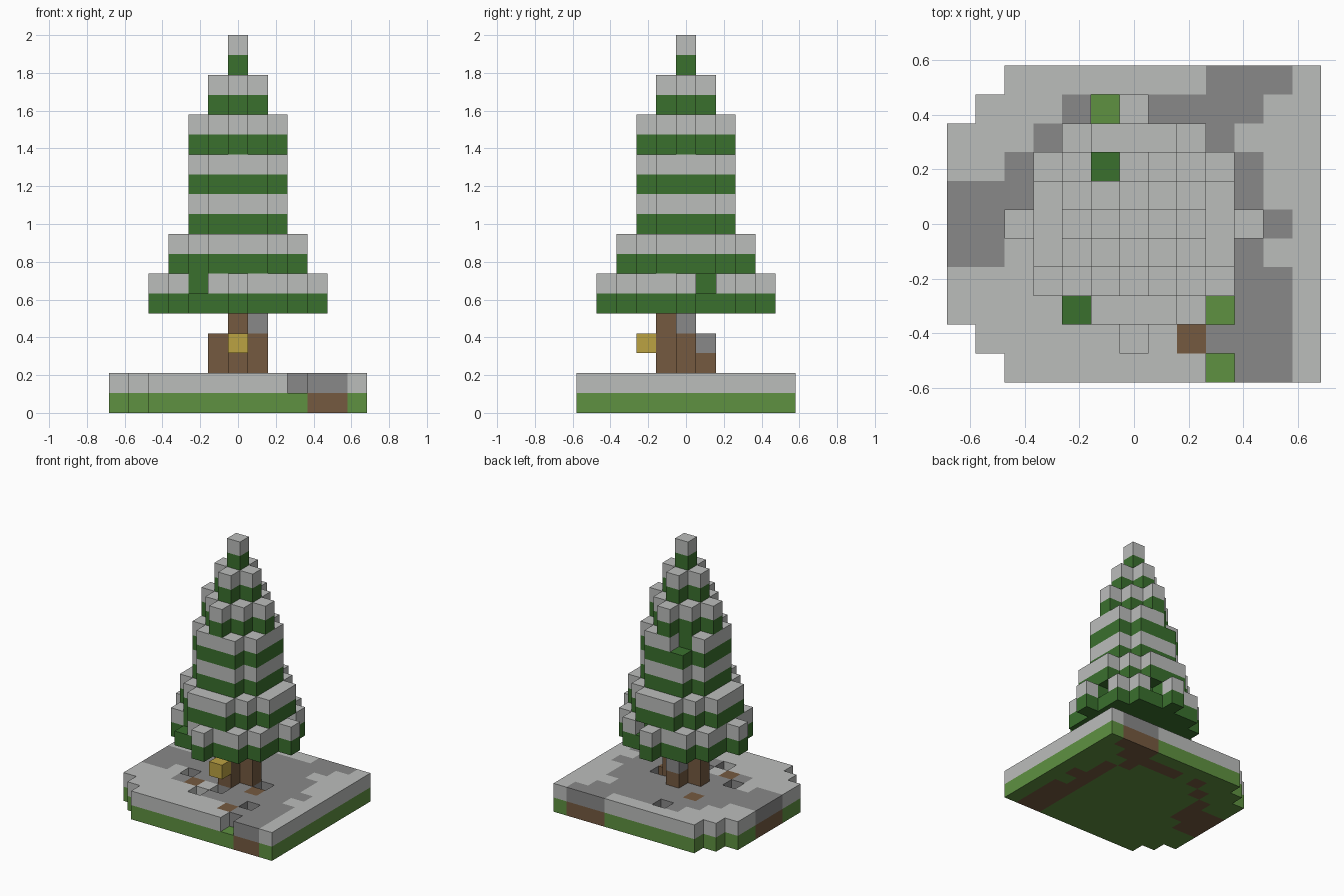
import bpy, bmesh
from mathutils import Vector

old = bpy.data.objects.get("Cube")
if old:
    bpy.data.objects.remove(old)

LAYERS = 19
CELL = 2 / LAYERS


def material(name, rgb):
    mat = bpy.data.materials.new(name)
    mat.use_nodes = True
    mat.diffuse_color = (*rgb, 1)
    bsdf = next(n for n in mat.node_tree.nodes if n.type == 'BSDF_PRINCIPLED')
    bsdf.inputs["Base Color"].default_value = (*rgb, 1)
    bsdf.inputs["Roughness"].default_value = 0.9
    return mat


SNOW = material("snow white", (.50, .51, .50))
STONE = material("stone grey", (.25, .25, .25))
GRASS = material("grass green", (.114, .283, .053))
LEAF = material("pine green", (.042, .162, .027))
WOOD = material("earth brown", (.178, .102, .051))
GOLD = material("lantern gold", (.50, .36, .055))

# Every part is a set of grid cells
parts = {}
MATS = {"grass_base": GRASS, "path_earth": WOOD, "ground_snow": SNOW,
        "path_stones": STONE, "earth_patches": WOOD, "trunk": WOOD,
        "trunk_stones": STONE, "foliage": LEAF, "tree_snow": SNOW, "lantern": GOLD}


def put(part, x, y, z):
    parts.setdefault(part, set()).add((x, y, z))


# Ground plan, back row first: s snow, p path, t stones under the tree,
# d bare earth, o hole down to the grass, . empty
PLAN = ["..sssssssppps",
        ".ssspopppppss",
        "sssptttttpsss",
        "ssptdtttttpss",
        "ppptttttttpss",
        "ppptttttotpps",
        "ppsottttdtpss",
        "ssstdsotttpps",
        "sssssotttopps",
        ".sssssssdtpps",
        "..sssssssopps"]
TOP = {"s": "ground_snow", "p": "path_stones", "t": "path_stones", "d": "earth_patches"}
for row, line in enumerate(PLAN):
    for col, mark in enumerate(line):
        x, y = col - len(line) // 2, len(PLAN) // 2 - row
        if mark != ".":
            put("path_earth" if mark == "p" else "grass_base", x, y, 0)
        if mark in TOP:
            put(TOP[mark], x, y, 1)

# Trunk, its stones and the lantern
SIDES = [(1, 0), (-1, 0), (0, 1), (0, -1)]
for x, y in SIDES + [(0, 0)]:
    put("trunk", x, y, 2)
    put("trunk_stones" if y == 1 else "trunk", x, y, 3)
for y in (0, -1):
    put("trunk", 0, y, 4)
put("trunk_stones", 1, 0, 4)
put("lantern", 0, -2, 3)


# Foliage tiers: a green disc with a snow-rimmed disc on top
def disc(limit):
    r = range(-4, 5)
    return {(x, y) for x in r for y in r if x * x + y * y <= limit}


TIERS = [16, 10, 5, 5, 4, 1, 0]
GAPS = {(-2, -3, 6), (3, 1, 6), (1, 3, 6), (-1, 2, 12)}
for n, limit in enumerate(TIERS):
    cells = disc(limit)
    above = disc(TIERS[n + 1]) if n + 1 < len(TIERS) else set()
    z = 5 + 2 * n
    for x, y in cells:
        put("foliage", x, y, z)
        rim = any((x + a, y + b) not in cells for a, b in SIDES)
        if (x, y, z + 1) not in GAPS:
            put("tree_snow" if rim or (x, y) not in above else "foliage", x, y, z + 1)

# Turn the cells into meshes, keeping only the exposed faces
filled = set().union(*parts.values())
AXES = [Vector(v) for v in ((1, 0, 0), (0, 1, 0), (0, 0, 1))]


def build(name, cells):
    bm = bmesh.new()
    for cell in sorted(cells):
        centre = Vector(cell) + AXES[2] / 2
        for k, axis in enumerate(AXES):
            u, v = AXES[(k + 1) % 3], AXES[(k + 2) % 3]
            for sign in (1, -1):
                d = axis * sign
                if tuple(int(c + e) for c, e in zip(cell, d)) in filled:
                    continue
                ring = [(1, 1), (-1, 1), (-1, -1), (1, -1)][::sign]
                bm.faces.new([bm.verts.new((centre + (d + u * a + v * b) / 2) * CELL)
                              for a, b in ring])
    bmesh.ops.remove_doubles(bm, verts=bm.verts[:], dist=CELL / 100)
    # Merge flat neighbours into larger faces
    bmesh.ops.dissolve_limit(bm, angle_limit=0.01, verts=bm.verts[:], edges=bm.edges[:])
    mesh = bpy.data.meshes.new(name)
    bm.to_mesh(mesh)
    bm.free()
    mesh.materials.append(MATS[name])
    bpy.context.scene.collection.objects.link(bpy.data.objects.new(name, mesh))


for name, cells in parts.items():
    build(name, cells)
